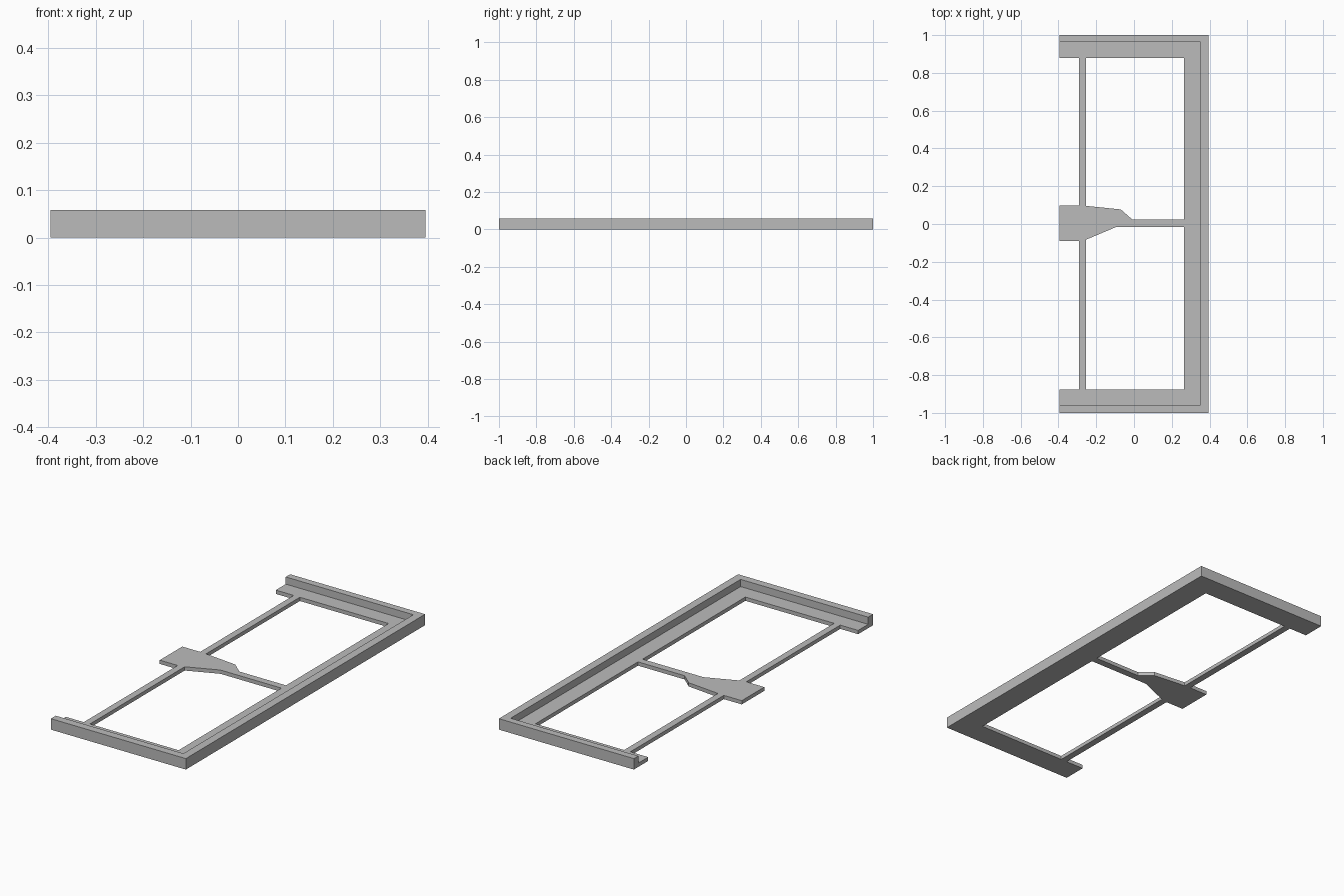
import bpy, bmesh

cube = bpy.data.objects.get("Cube")
if cube:
    bpy.data.objects.remove(cube, do_unlink=True)

grey = bpy.data.materials.new("plain grey")
grey.use_nodes = True
grey.diffuse_color = (0.5, 0.5, 0.5, 1)
grey.node_tree.nodes["Principled BSDF"].inputs["Base Color"].default_value = (0.5, 0.5, 0.5, 1)

HEIGHT, FLOOR = 0.058, 0.02      # rim height, floor plate thickness
END = 0.395                      # half width
LIP_X, LIP_TOP, LIP_LOW = 0.352, 0.963, -0.959     # inside of the rim
IN_X, IN_TOP, IN_LOW = 0.265, 0.88, -0.875         # inside of the floor plate
BAR_L, BAR_R = -0.29, -0.254     # long thin bar


def slab(name, outline, height, holes=()):
    """Extrude a flat outline, with optional holes, up from the ground."""
    bm = bmesh.new()
    edges = []
    for loop in (outline, *holes):
        verts = [bm.verts.new((x, y, 0)) for x, y in loop]
        edges += [bm.edges.new((a, b)) for a, b in zip(verts, verts[1:] + verts[:1])]
    bmesh.ops.triangle_fill(bm, edges=edges, use_beauty=True)
    top = bmesh.ops.extrude_face_region(bm, geom=bm.faces[:], use_keep_orig=True)
    bmesh.ops.translate(bm, vec=(0, 0, height),
                        verts=[v for v in top["geom"] if isinstance(v, bmesh.types.BMVert)])
    bmesh.ops.recalc_face_normals(bm, faces=bm.faces[:])
    bmesh.ops.dissolve_limit(bm, angle_limit=0.01, verts=bm.verts[:], edges=bm.edges[:])
    mesh = bpy.data.meshes.new(name)
    bm.to_mesh(mesh)
    bm.free()
    mesh.materials.append(grey)
    obj = bpy.data.objects.new(name, mesh)
    bpy.context.collection.objects.link(obj)


# Raised rim around three sides
slab("outer_rim", [(-END, -1), (END, -1), (END, 1), (-END, 1),
                   (-END, LIP_TOP), (LIP_X, LIP_TOP), (LIP_X, LIP_LOW), (-END, LIP_LOW)], HEIGHT)

# Floor plate with its tapered centre tab, open on the left edge
floor = [(-END, LIP_LOW), (LIP_X, LIP_LOW), (LIP_X, LIP_TOP), (-END, LIP_TOP),
         (-END, IN_TOP), (BAR_L, IN_TOP), (BAR_L, 0.098), (-END, 0.098),
         (-END, -0.09), (BAR_L, -0.09), (BAR_L, IN_LOW), (-END, IN_LOW)]
upper_window = [(BAR_R, IN_TOP), (IN_X, IN_TOP), (IN_X, 0.023),
                (-0.008, 0.023), (-0.07, 0.077), (BAR_R, 0.096)]
lower_window = [(BAR_R, IN_LOW), (IN_X, IN_LOW), (IN_X, -0.015),
                (-0.092, -0.015), (BAR_R, -0.083)]
slab("floor_plate", floor, FLOOR, (upper_window, lower_window))
